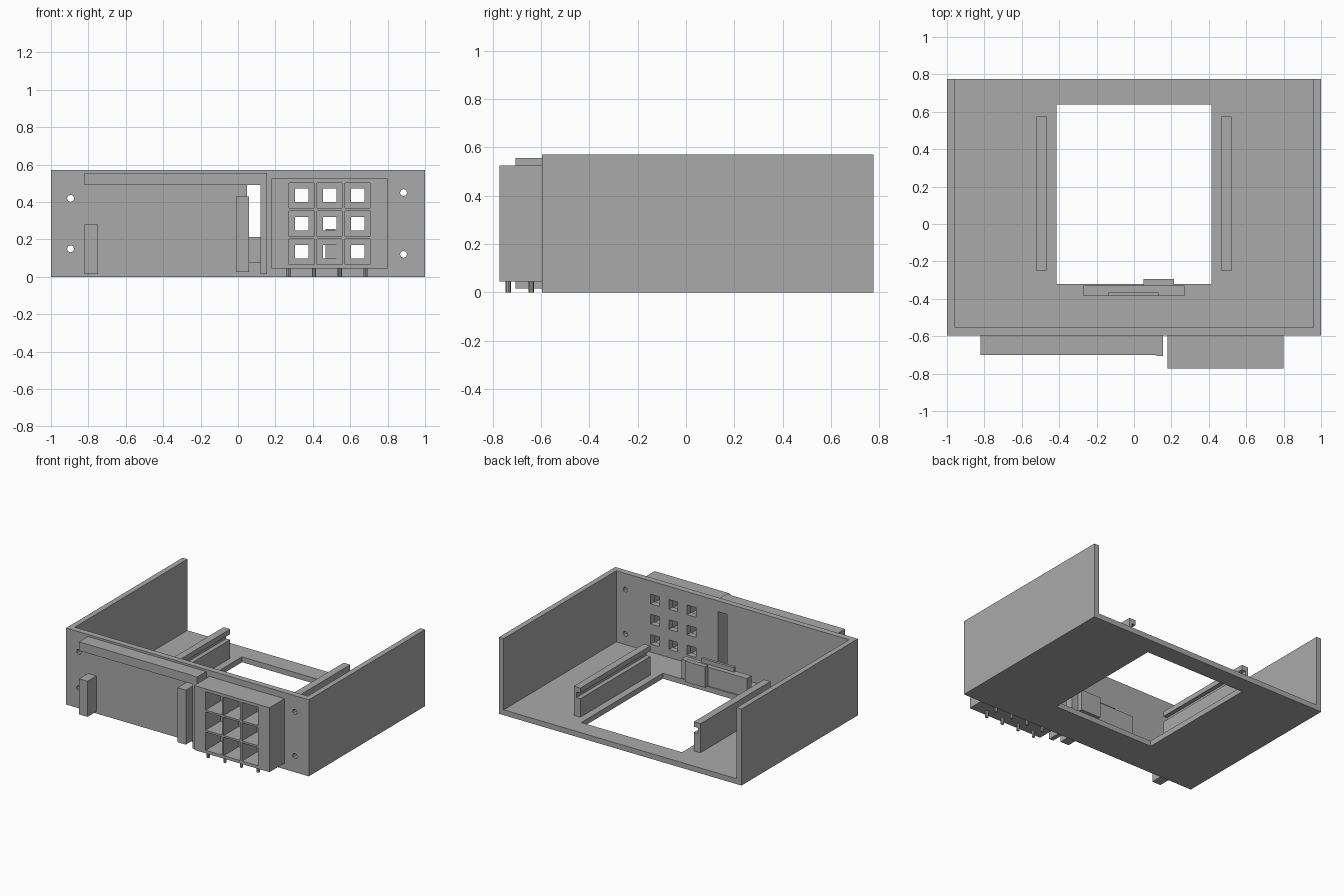
import bpy, bmesh, math
from mathutils import Matrix, Vector

old = bpy.data.objects.get("Cube")
if old:
    bpy.data.objects.remove(old, do_unlink=True)

grey = bpy.data.materials.new("plain grey")
grey.use_nodes = True
COLOUR = (0.4, 0.4, 0.4, 1)
grey.diffuse_color = COLOUR
grey.node_tree.nodes["Principled BSDF"].inputs["Base Color"].default_value = COLOUR


def add_box(bm, x, y, z):
    """Box from (min, max) ranges."""
    size = Vector((x[1] - x[0], y[1] - y[0], z[1] - z[0]))
    mid = Vector((sum(x), sum(y), sum(z))) / 2
    bmesh.ops.create_cube(bm, size=1, matrix=Matrix.Translation(mid) @ Matrix.Diagonal(size).to_4x4())


def add_rod(bm, centre, radius, length, turn=0, sides=8):
    matrix = Matrix.Translation(centre) @ Matrix.Rotation(turn, 4, 'X')
    bmesh.ops.create_cone(bm, cap_ends=True, segments=sides, radius1=radius,
                          radius2=radius, depth=length, matrix=matrix)


def finish(name, bm):
    bmesh.ops.recalc_face_normals(bm, faces=bm.faces)
    mesh = bpy.data.meshes.new(name)
    bm.to_mesh(mesh)
    bm.free()
    mesh.materials.append(grey)
    ob = bpy.data.objects.new(name, mesh)
    bpy.context.collection.objects.link(ob)
    return ob


def boxes(name, *parts):
    bm = bmesh.new()
    for part in parts:
        add_box(bm, *part)
    return finish(name, bm)


def cut(target, cutter):
    """Subtract the cutter for good, then discard it."""
    mod = target.modifiers.new("cut", 'BOOLEAN')
    mod.operation, mod.solver, mod.object = 'DIFFERENCE', 'EXACT', cutter
    bpy.context.view_layer.update()
    graph = bpy.context.evaluated_depsgraph_get()
    mesh = bpy.data.meshes.new_from_object(target.evaluated_get(graph))
    target.modifiers.clear()
    target.data = mesh
    bpy.data.objects.remove(cutter, do_unlink=True)


FRONT, BACK, FLOOR, TOP = -0.595, 0.775, 0.04, 0.57
COLUMNS = (0.34, 0.49, 0.64)
ROWS = (0.135, 0.285, 0.435)


def around(centre, half):
    return (centre - half, centre + half)


# Open-topped, open-backed tray
tray = boxes("tray", ((-1, 1), (FRONT, BACK), (0, TOP)))
cut(tray, boxes("cavity_cutter", ((-0.96, 0.96), (-0.55, 1), (FLOOR, 1))))

# Floor opening, key windows, cable slot and screw holes
bm = bmesh.new()
add_box(bm, (-0.415, 0.415), (-0.32, 0.64), (-0.1, 0.1))
add_box(bm, (0.048, 0.12), (-0.65, -0.5), (0.08, 0.49))
for x in COLUMNS:
    for z in ROWS:
        add_box(bm, around(x, 0.036), (-0.65, -0.5), around(z, 0.036))
for x, z in ((-0.895, 0.15), (-0.895, 0.42), (0.885, 0.12), (0.885, 0.45)):
    add_rod(bm, (x, -0.57, z), 0.019, 0.15, math.pi / 2)
cut(tray, finish("opening_cutter", bm))

# Keypad housing with nine deep cells
housing = boxes("keypad_housing", ((0.18, 0.8), (-0.772, FRONT), (0.045, 0.525)))
cut(housing, boxes("cell_cutter", *[
    (around(x, 0.067), (-0.85, -0.5), around(z, 0.068)) for x in COLUMNS for z in ROWS]))

# Two rows of pins under the housing
bm = bmesh.new()
for i in range(4):
    for y in (-0.735, -0.64):
        add_rod(bm, (0.27 + 0.137 * i, y, 0.025), 0.011, 0.05)
finish("keypad_pins", bm)

# Frame on the front panel
boxes("frame_top_bar", ((-0.82, 0.12), (-0.7, FRONT), (0.49, 0.555)))
boxes("frame_side_bar", ((0.12, 0.155), (-0.706, FRONT), (0.015, 0.555)))
boxes("frame_inner_post", ((-0.01, 0.06), (-0.7, FRONT), (0.025, 0.43)))
boxes("frame_outer_post", ((-0.82, -0.75), (-0.7, FRONT), (0.015, 0.28)))

# Slide rails, grooved on their inner sides
for name, side in (("left_rail", 1), ("right_rail", -1)):
    profile = [(0.468, FLOOR), (0.522, FLOOR), (0.522, 0.257), (0.468, 0.257),
               (0.468, 0.22), (0.5, 0.22), (0.5, 0.178), (0.468, 0.178)]
    bm = bmesh.new()
    face = bm.faces.new([bm.verts.new((side * x, -0.25, z)) for x, z in profile])
    new = bmesh.ops.extrude_face_region(bm, geom=[face])["geom"]
    bmesh.ops.translate(bm, vec=(0, 0.825, 0),
                        verts=[v for v in new if isinstance(v, bmesh.types.BMVert)])
    finish(name, bm)

# Rear connector beside the floor opening
boxes("connector_bar", ((-0.27, 0.27), (-0.385, -0.33), (FLOOR, 0.18)))
boxes("connector_block", ((0.05, 0.215), (-0.33, -0.295), (FLOOR, 0.195)))
boxes("connector_lip", ((-0.14, 0.13), (-0.385, -0.365), (0.18, 0.212)))
